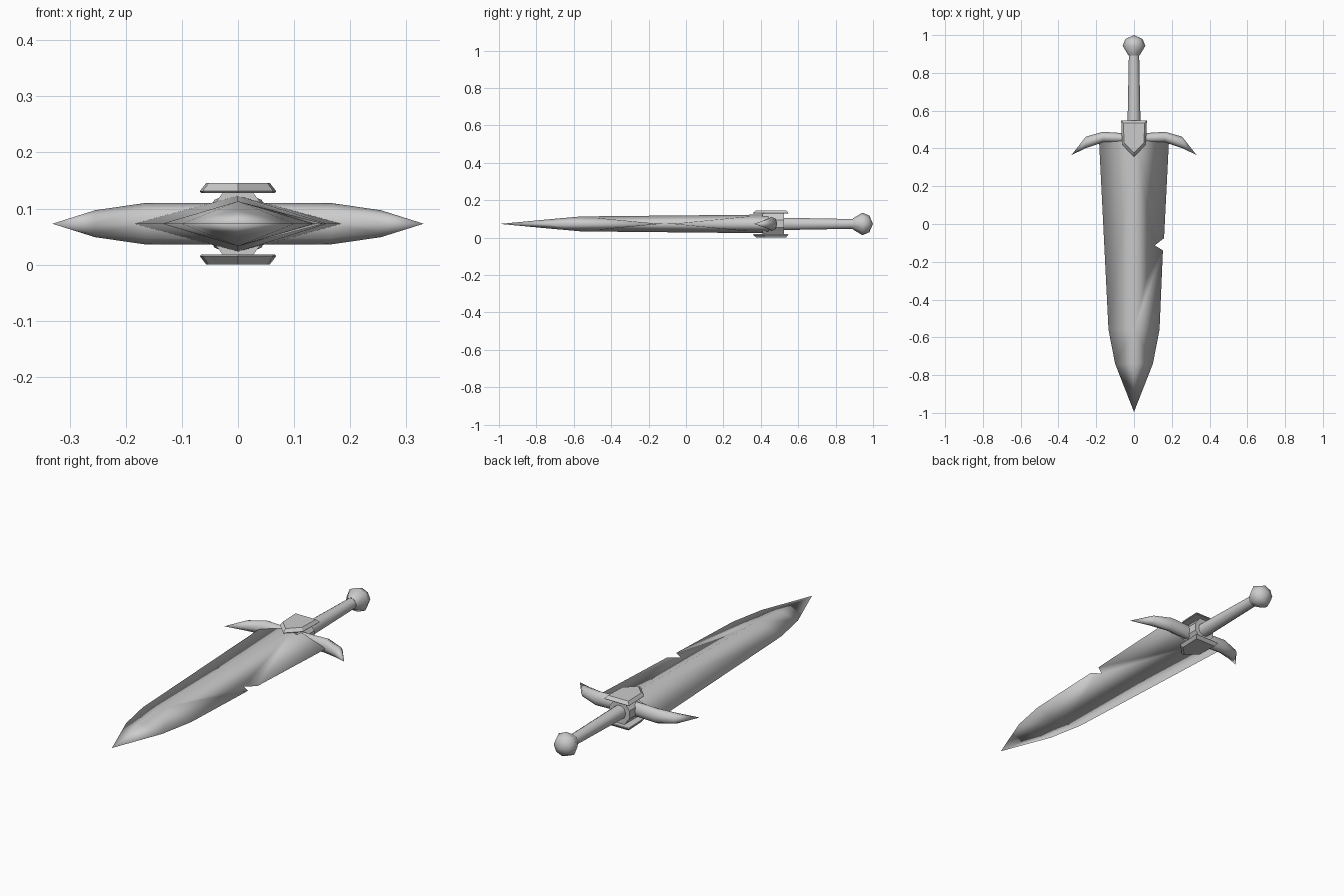
import bpy, bmesh
from math import sin, cos, pi
from mathutils import Vector

if "Cube" in bpy.data.objects:
    bpy.data.objects.remove(bpy.data.objects["Cube"])

MID = 0.073  # height of the sword's centre plane

steel = bpy.data.materials.new("grey steel")
steel.use_nodes = True
GREY = (0.6, 0.6, 0.6, 1)
steel.diffuse_color = GREY
steel.node_tree.nodes["Principled BSDF"].inputs["Base Color"].default_value = GREY


def finish(name, bm, smooth=True):
    """Weld, orient and shade a part; flat end caps stay flat."""
    bmesh.ops.remove_doubles(bm, verts=bm.verts, dist=0.0005)
    bmesh.ops.recalc_face_normals(bm, faces=bm.faces)
    for f in bm.faces:
        f.smooth = smooth and len(f.verts) <= 4
    mesh = bpy.data.meshes.new(name)
    bm.to_mesh(mesh)
    bm.free()
    obj = bpy.data.objects.new(name, mesh)
    obj.location.z = MID
    mesh.materials.append(steel)
    bpy.context.collection.objects.link(obj)
    return obj


def skin(name, rings, smooth=True):
    """Bridge equal-length rings of points and cap both ends."""
    bm = bmesh.new()
    loops = [[bm.verts.new(p) for p in ring] for ring in rings]
    n = len(loops[0])
    for a, b in zip(loops, loops[1:]):
        for i in range(n):
            j = (i + 1) % n
            bm.faces.new((a[i], a[j], b[j], b[i]))
    for cap in (loops[0], loops[-1]):
        bm.faces.new(cap)
    bmesh.ops.dissolve_degenerate(bm, edges=bm.edges, dist=0.0005)
    return finish(name, bm, smooth)


def lathe(name, profile, sides):
    """Spin (y, radius) pairs around the sword's long axis."""
    turn = [2 * pi * i / sides for i in range(sides)]
    skin(name, [[(r * cos(t), y, r * sin(t)) for t in turn] for y, r in profile])


# Blade: ridge above and below, sharp sides, a nick in the left side
bm = bmesh.new()
base, belly, shoulder, tip = [
    (0.185, 0.44, 0.05), (0.135, -0.56, 0.04), (0.10, -0.74, 0.024), (0, -0.995, 0)]
nick = [(0.159, -0.075), (0.11, -0.113), (0.153, -0.14)]


def tri(*points):
    bm.faces.new([bm.verts.new(p) for p in points])


for s in (1, -1):
    ridge = [Vector((0, y, s * h)) for _, y, h in (base, belly, shoulder, tip)]
    right = [Vector((-w, y, 0)) for w, y, _ in (base, belly, shoulder, tip)]
    left = [Vector((w, y, 0)) for w, y, _ in (base, belly, shoulder, tip)]
    # plain side, then the pointed end of the nicked side
    for i in range(3):
        for side in (right, left):
            if side is left and i == 0:
                continue
            tri(ridge[i], side[i], side[i + 1])
            if i < 2:
                tri(ridge[i], side[i + 1], ridge[i + 1])
    # fan around the nick
    n = [Vector((x, y, 0)) for x, y in nick]
    tri(ridge[0], left[0], n[0])
    tri(ridge[0], n[0], n[1])
    tri(ridge[0], n[1], ridge[1])
    tri(ridge[1], n[1], n[2])
    tri(ridge[1], n[2], left[1])
finish("blade", bm)

# Guard: one tapering, drooping arm on each side
arm = [(0.0, 0.455, 0.027, 0.037), (0.07, 0.455, 0.027, 0.037),
       (0.165, 0.46, 0.028, 0.037), (0.255, 0.432, 0.03, 0.024),
       (0.331, 0.365, 0.0, 0.0)]
for s, side in ((1, "left"), (-1, "right")):
    skin(side + "_guard_arm",
         [[(s * x, y + ry * cos(k * pi / 4), rz * sin(k * pi / 4)) for k in range(8)]
          for x, y, ry, rz in arm])

# Hub: block that carries the guard and both shield plates
half = [(0.055, 0.02), (0.04, 0.038), (0.025, 0.058)]
outline = half + [(-x, z) for x, z in reversed(half)]
outline += [(-x, -z) for x, z in outline]
skin("guard_hub", [[(x, y, z) for x, z in outline] for y in (0.41, 0.525)], False)

# Shield plates: bevelled, above and below
shield = [(0.068, 0.548), (0.063, 0.42), (0, 0.357), (-0.063, 0.42), (-0.068, 0.548)]
for s, name in ((1, "top"), (-1, "bottom")):
    rings = [[(x * k, 0.47 + (y - 0.47) * k, s * z) for x, y in shield]
             for k, z in ((0.97, 0.055), (1, 0.058), (0.83, 0.073))]
    skin(name + "_shield_plate", rings, False)

# Grip and pommel
lathe("grip", [(0.5, 0.035), (0.91, 0.027)], 10)
lathe("pommel", [(0.893, 0.03), (0.943, 0.06), (0.98, 0.045), (1.0, 0.0)], 8)
